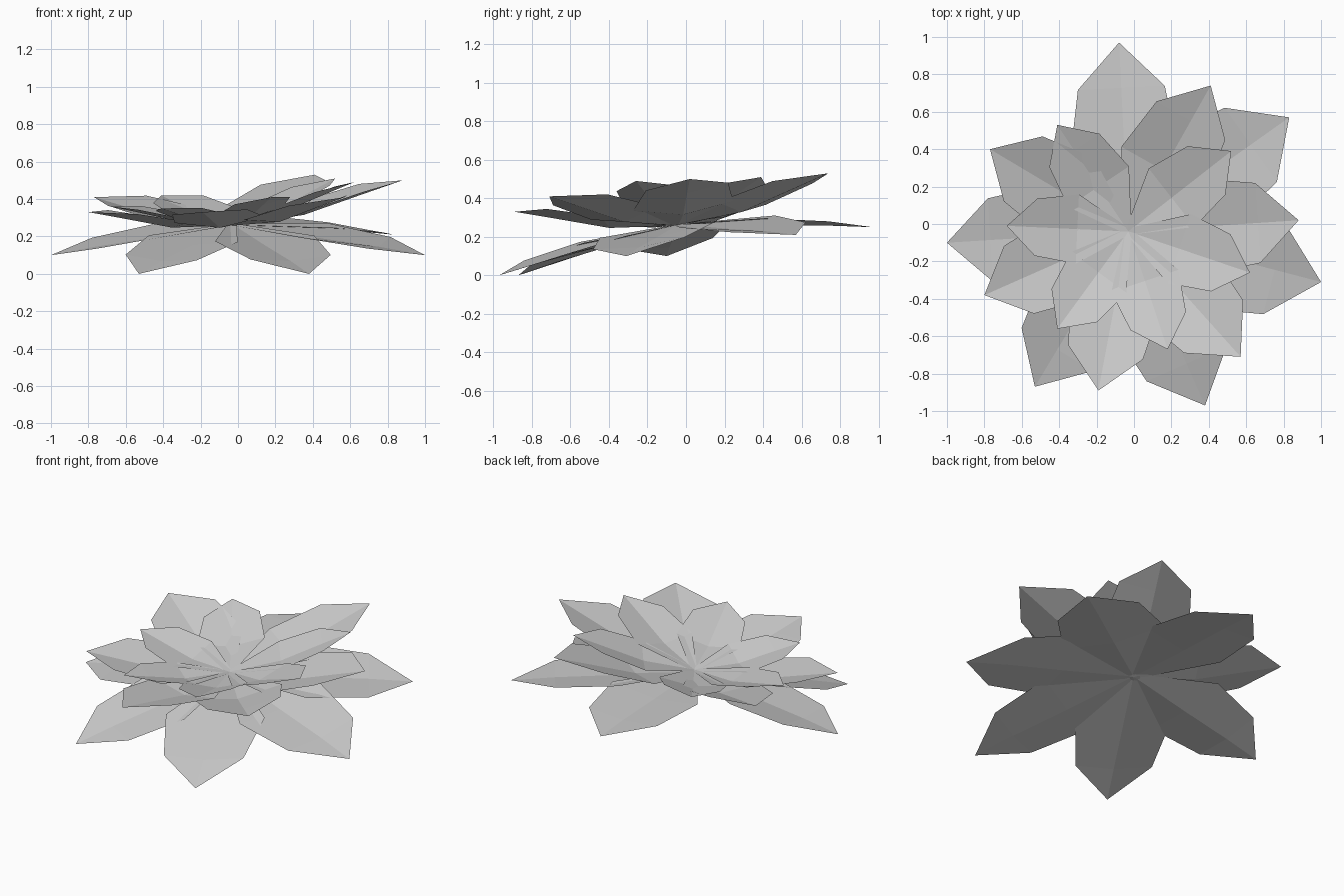
import bpy, bmesh
from mathutils import Vector

if "Cube" in bpy.data.objects:
    bpy.data.objects.remove(bpy.data.objects["Cube"])

# Leaf outlines: fraction along, half width, midrib lift, edge lift (per leaf length)
DROOPING = [(0.0, 0.03, 0.0, 0.0), (0.42, 0.285, 0.0, 0.035), (0.76, 0.23, 0.005, 0.025)]
CUPPED = [(0.0, 0.03, 0.0, 0.0), (0.42, 0.285, -0.05, 0.0), (0.76, 0.235, -0.02, 0.02)]


def leaf(name, outline, base, tip, slope):
    """Creased leaf from base to tip, rolled to follow its ring's slope."""
    base, tip = Vector(base), Vector(tip)
    axis = tip - base
    flat = Vector((axis.x, axis.y, 0))
    length = flat.length
    side = Vector((-flat.y, flat.x, 0)) / length
    side.z = side.x * slope[0] + side.y * slope[1]
    bm = bmesh.new()
    rows = []
    for t, w, mid, edge in outline:
        p = base + axis * t
        rows.append([bm.verts.new(p + side * w * length * s
                     + Vector((0, 0, (edge if s else mid) * length))) for s in (-1, 0, 1)])
    for a, b in zip(rows, rows[1:]):
        for i in (0, 1):
            bm.faces.new((a[i], b[i], b[i + 1], a[i + 1]))
    end = bm.verts.new(tip)
    for i in (0, 1):
        bm.faces.new((rows[-1][i], end, rows[-1][i + 1]))
    bmesh.ops.recalc_face_normals(bm, faces=bm.faces)
    if sum(f.normal.z for f in bm.faces) < 0:
        bmesh.ops.reverse_faces(bm, faces=bm.faces)
    mesh = bpy.data.meshes.new(name)
    bm.to_mesh(mesh)
    bm.free()
    bpy.context.collection.objects.link(bpy.data.objects.new(name, mesh))


# Three tilted rings of six leaves: outline, base, ring slope, leaf tips
RINGS = {
    "outer_leaf": (DROOPING, (-0.03, -0.04, 0.265), (0.0, 0.13), [
        (-0.08, 0.97, 0.25), (0.83, 0.57, 0.21), (1.0, -0.31, 0.10),
        (0.38, -0.97, 0.0), (-0.53, -0.87, 0.0), (-1.0, -0.10, 0.10)]),
    "middle_leaf": (CUPPED, (-0.03, -0.04, 0.26), (0.09, 0.10), [
        (0.41, 0.74, 0.53), (0.88, 0.02, 0.50), (0.57, -0.71, 0.41),
        (-0.19, -0.89, 0.33), (-0.80, -0.38, 0.33), (-0.77, 0.40, 0.41)]),
    "inner_leaf": (CUPPED, (-0.03, -0.04, 0.275), (0.11, 0.06), [
        (0.52, 0.39, 0.51), (0.62, -0.26, 0.49), (0.18, -0.67, 0.41),
        (-0.41, -0.56, 0.35), (-0.68, -0.01, 0.36), (-0.41, 0.53, 0.42)]),
}
for name, (outline, base, slope, tips) in RINGS.items():
    for i, tip in enumerate(tips):
        leaf(f"{name}_{i + 1}", outline, base, tip, slope)
